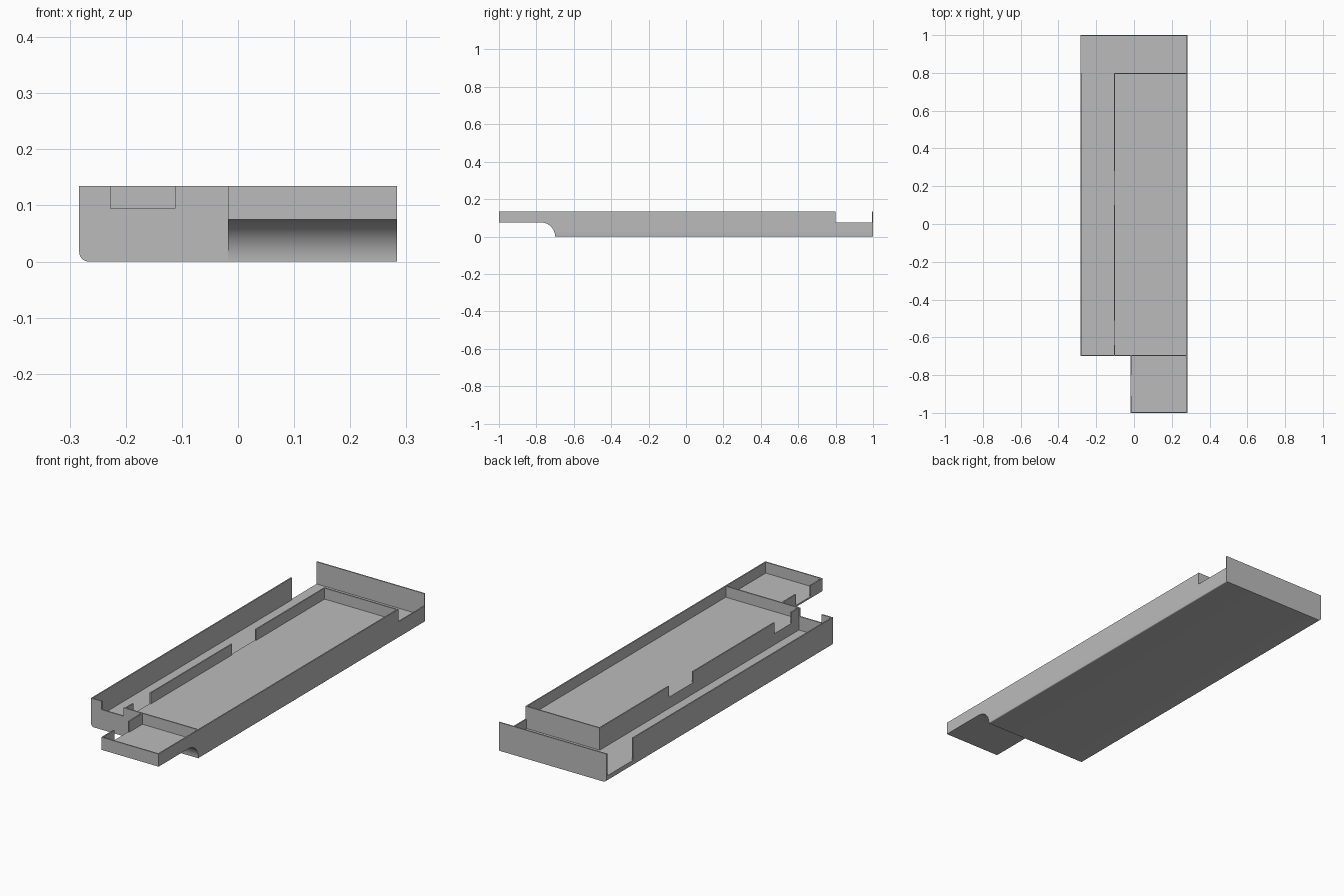
import bpy
import bmesh
from math import sin, cos, pi

cube = bpy.data.objects.get("Cube")
if cube:
    bpy.data.objects.remove(cube, do_unlink=True)

grey = bpy.data.materials.new("plain grey")
grey.use_nodes = True
colour = (0.5, 0.5, 0.5, 1)
grey.diffuse_color = colour
for node in grey.node_tree.nodes:
    if node.type == "BSDF_PRINCIPLED":
        node.inputs["Base Color"].default_value = colour

# Main dimensions
HALF = 0.283      # half width
BACK = 1.0
FRONT = -0.7      # front of the main body
TIP = -1.0        # front of the arm
TRAY_BACK = 0.8
TRAY_X = -0.107   # side of the raised tray next to the channel
ARM_X = -0.018
LOW = 0.03        # channel floor
RIM = 0.075       # low rim and arm underside
FLOOR = 0.083     # tray floor
TOP = 0.135
T = 0.006         # wall thickness


def prism(name, axis, lo, hi, outline, smooth=False):
    """Extrude an (x, z) outline along y, or a (y, z) outline along x."""
    def place(u, v, d):
        return (d, u, v) if axis == "x" else (u, d, v)
    bm = bmesh.new()
    a = [bm.verts.new(place(u, v, lo)) for u, v in outline]
    b = [bm.verts.new(place(u, v, hi)) for u, v in outline]
    bm.faces.new(a)
    bm.faces.new(b)
    n = len(a)
    for i in range(n):
        j = (i + 1) % n
        bm.faces.new((a[i], a[j], b[j], b[i]))
    bmesh.ops.recalc_face_normals(bm, faces=bm.faces)
    mesh = bpy.data.meshes.new(name)
    bm.to_mesh(mesh)
    bm.free()
    mesh.materials.append(grey)
    obj = bpy.data.objects.new(name, mesh)
    bpy.context.collection.objects.link(obj)
    if smooth:
        bpy.ops.object.select_all(action="DESELECT")
        obj.select_set(True)
        bpy.context.view_layer.objects.active = obj
        bpy.ops.object.shade_smooth_by_angle(angle=pi / 6)
    return obj


def box(name, x0, x1, y0, y1, z0, z1):
    return prism(name, "x", x0, x1, [(y0, z0), (y1, z0), (y1, z1), (y0, z1)])


def arc(cu, cv, r, start, end, steps):
    angles = [start + (end - start) * i / steps for i in range(steps + 1)]
    return [(cu + r * cos(t), cv + r * sin(t)) for t in angles]


# Base slab with rounded long bottom edges
big, small = 0.017, 0.004
base = (arc(-HALF + big, big, big, pi, 1.5 * pi, 8)
        + arc(HALF - small, small, small, 1.5 * pi, 2 * pi, 4)
        + [(HALF, LOW), (-HALF, LOW)])
prism("base", "y", FRONT, BACK, base, smooth=True)

# Outer walls
box("channel_outer_wall", -HALF, -HALF + T, FRONT, TRAY_BACK, LOW, TOP)
box("back_wall", -HALF, HALF, BACK - T, BACK, LOW, TOP)
box("low_side_rim", HALF - T, HALF, TRAY_BACK, BACK - T, LOW, RIM)

# Channel front wall with its cutout
sill = 0.095
notch_l, notch_r = -0.227, -0.112
prism("channel_front_wall", "y", FRONT, FRONT + T,
      [(-HALF + T, LOW), (TRAY_X, LOW), (TRAY_X, TOP), (notch_r, TOP),
       (notch_r, sill), (notch_l, sill), (notch_l, TOP), (-HALF + T, TOP)])

# Raised tray: solid block topped by thin walls
box("tray_block", TRAY_X, HALF, FRONT, TRAY_BACK, LOW, FLOOR)
for i, (y0, y1) in enumerate([(FRONT, -0.64), (-0.51, 0.10), (0.28, TRAY_BACK)]):
    box(f"tray_inner_wall_{i + 1}", TRAY_X, TRAY_X + T, y0, y1, FLOOR, TOP)
for name, y in (("tray_front_wall", FRONT), ("tray_back_wall", TRAY_BACK - T)):
    box(name, TRAY_X + T, HALF - T, y, y + T, FLOOR, TOP)
box("long_side_wall", HALF - T, HALF, TIP, TRAY_BACK, FLOOR, TOP)

# Arm: thin floor blending into the body with a concave fillet
underside = arc(FRONT - RIM, 0, RIM, pi / 2, 0, 16)
prism("arm_floor", "x", ARM_X, HALF,
      [(TIP, RIM)] + underside + [(FRONT, FLOOR), (TIP, FLOOR)], smooth=True)
box("arm_front_wall", ARM_X, HALF - T, TIP, TIP + T, FLOOR, TOP)
for i, (y0, y1) in enumerate([(TIP + T, -0.91), (-0.80, FRONT)]):
    box(f"arm_side_wall_{i + 1}", ARM_X, ARM_X + T, y0, y1, FLOOR, TOP)
